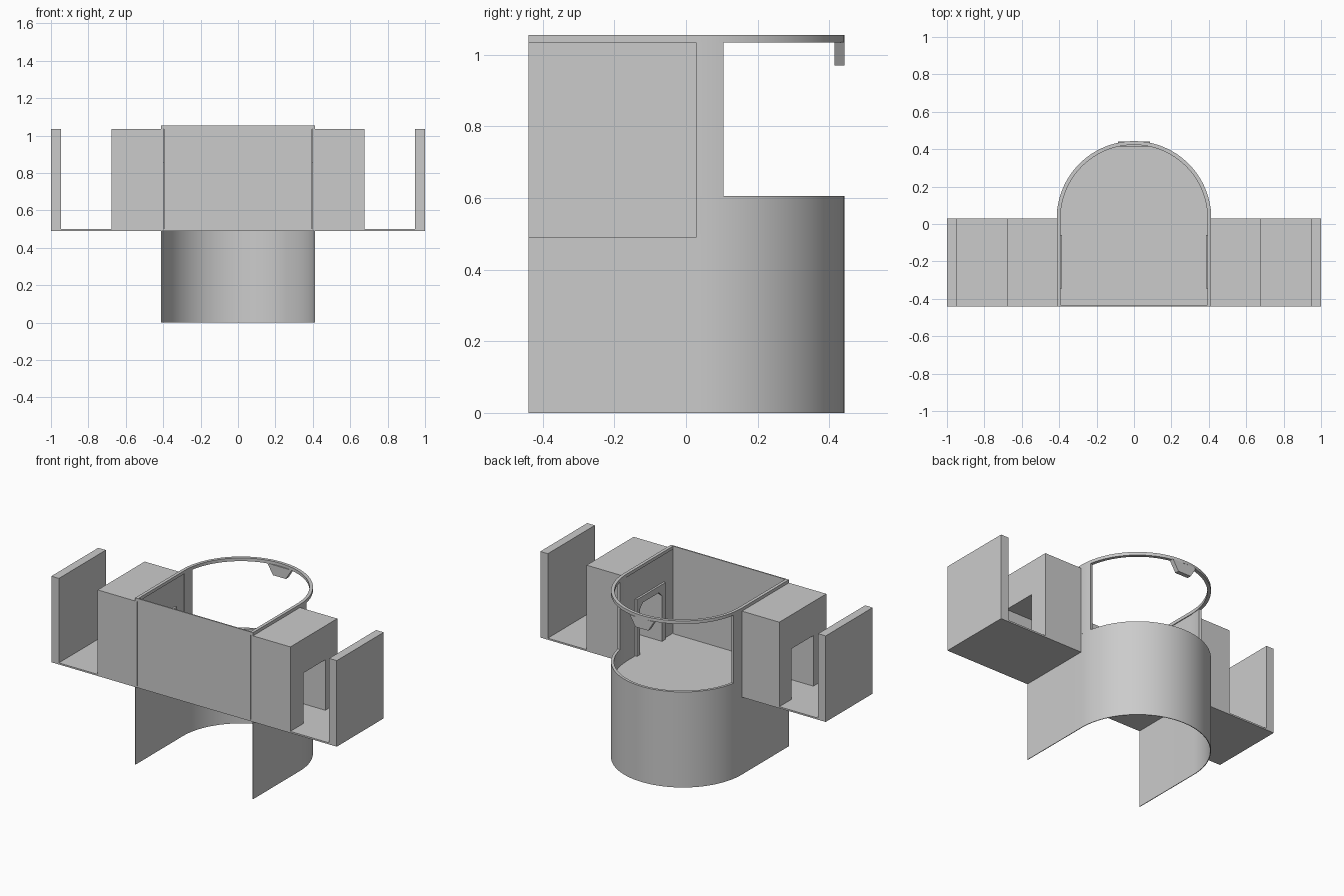
import bpy, bmesh, math

if "Cube" in bpy.data.objects:
    bpy.data.objects.remove(bpy.data.objects["Cube"])

R, CY, FRONT = 0.413, 0.03, -0.44      # outer radius, arc centre, front edge


def finish(bm, name, smooth=False):
    bmesh.ops.recalc_face_normals(bm, faces=bm.faces)
    me = bpy.data.meshes.new(name)
    bm.to_mesh(me)
    bm.free()
    ob = bpy.data.objects.new(name, me)
    bpy.context.collection.objects.link(ob)
    if smooth:
        bpy.ops.object.select_all(action='DESELECT')
        bpy.context.view_layer.objects.active = ob
        ob.select_set(True)
        bpy.ops.object.shade_smooth_by_angle(angle=math.radians(30))
    return ob


def arc(r, a0=0, a1=180, n=64):
    angles = [math.radians(a0 + (a1 - a0) * i / n) for i in range(n + 1)]
    return [(r * math.cos(a), CY + r * math.sin(a)) for a in angles]


def u_path(r):
    return [(r, FRONT)] + arc(r) + [(-r, FRONT)]


def band(name, outer, inner, z0, z1):
    """Wall strip between two matching plan paths."""
    bm = bmesh.new()
    rings = [[bm.verts.new(p) for p in
              ((*o, z0), (*o, z1), (*i, z1), (*i, z0))] for o, i in zip(outer, inner)]
    for a, b in zip(rings, rings[1:]):
        for k in range(4):
            j = (k + 1) % 4
            bm.faces.new((a[k], a[j], b[j], b[k]))
    bm.faces.new(rings[0])
    bm.faces.new(rings[-1])
    return finish(bm, name, True)


def prism(name, pts, vec, smooth=False):
    """Extrude a flat polygon along a vector."""
    bm = bmesh.new()
    a = [bm.verts.new(p) for p in pts]
    b = [bm.verts.new([p[k] + vec[k] for k in range(3)]) for p in pts]
    bm.faces.new(a)
    bm.faces.new(b)
    for i in range(len(a)):
        j = (i + 1) % len(a)
        bm.faces.new((a[i], a[j], b[j], b[i]))
    return finish(bm, name, smooth)


def box(name, x0, x1, y0, y1, z0, z1):
    return prism(name, [(x0, y0, z0), (x1, y0, z0), (x1, y1, z0), (x0, y1, z0)],
                 (0, 0, z1 - z0))


# Lower skirt, low rim around the tray, and top ring
band("lower_skirt", u_path(R), u_path(R - 0.004), 0, 0.5)
band("back_rim", arc(R), arc(R - 0.017), 0.5, 0.605)
band("top_ring", u_path(R), u_path(R - 0.02), 1.035, 1.055)

# Tray floor and front panel
prism("tray_floor", [(x, y, 0.49) for x, y in u_path(R - 0.003)], (0, 0, 0.01), True)
box("front_panel", -0.395, 0.395, FRONT, FRONT + 0.008, 0.49, 1.055)

# Catch hanging from the back of the ring
prism("ring_catch", [(-0.085, 0.415, 1.036), (0.085, 0.415, 1.036),
                     (0.045, 0.415, 0.97), (-0.045, 0.415, 0.97)], (0, 0.027, 0))

# Side assemblies, left and right
block = [(FRONT, 0.495), (-0.31, 0.495), (-0.31, 0.82), (-0.09, 0.82),
         (-0.09, 0.495), (CY, 0.495), (CY, 1.035), (FRONT, 1.035)]
frame = [(-0.345, 0.5), (-0.31, 0.5), (-0.31, 0.79), (-0.28, 0.82), (-0.12, 0.82),
         (-0.09, 0.79), (-0.09, 0.5), (-0.06, 0.5), (-0.06, 0.86), (-0.345, 0.86)]
for side, s in (("right", 1), ("left", -1)):
    # Block with a doorway tunnel through it, and the raised frame inside
    prism(side + "_block", [(s * 0.398, y, z) for y, z in block], (s * 0.277, 0, 0))
    prism(side + "_door_frame", [(s * 0.385, y, z) for y, z in frame], (s * 0.014, 0, 0))
    # Short curved wall behind the block
    band(side + "_curved_wall", [(s * x, y) for x, y in arc(R, 0, 10.5, 6)],
         [(s * x, y) for x, y in arc(R - 0.017, 0, 10.5, 6)], 0.605, 1.035)
    # Ledge and outer upright
    box(side + "_ledge", s * 0.41, s * 1.0, FRONT, CY, 0.49, 0.5)
    box(side + "_upright", s * 0.947, s * 1.0, FRONT, CY, 0.5, 1.035)
